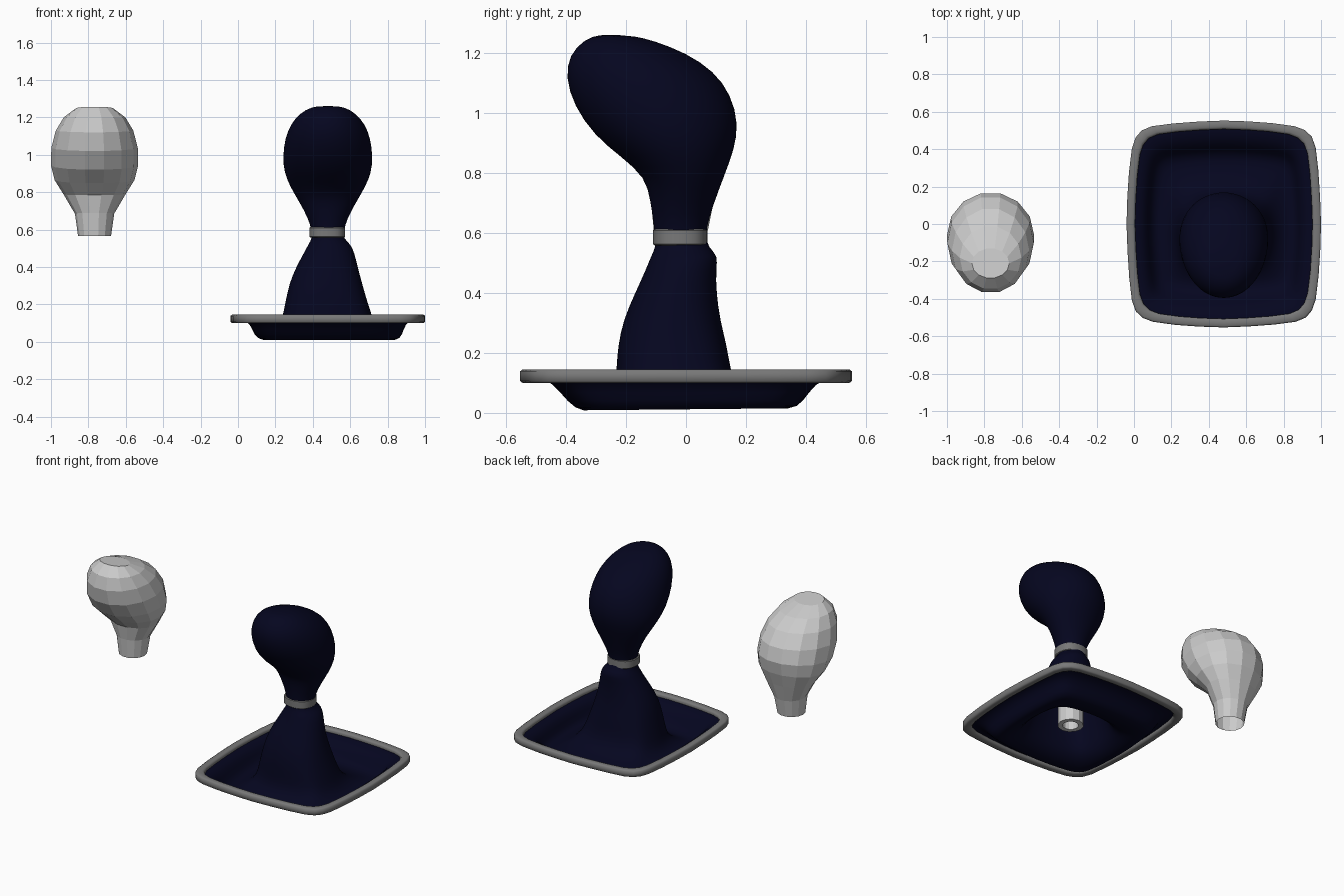
import bpy, bmesh
from math import sin, cos, pi

if "Cube" in bpy.data.objects:
    bpy.data.objects.remove(bpy.data.objects["Cube"])

CX = 0.48   # centre line of the assembled lever


def material(name, colour):
    m = bpy.data.materials.new(name)
    m.diffuse_color = (*colour, 1)
    m.use_nodes = True
    m.node_tree.nodes["Principled BSDF"].inputs["Base Color"].default_value = m.diffuse_color
    return m


navy = material("navy_leather", (0.0015, 0.0018, 0.014))
grey = material("dark_grey_trim", (0.19, 0.19, 0.19))


def loft(name, rings, cap_end=False, closed=False, mat=None, smooth=None, subdiv=0):
    """Skin a list of equal-length vertex rings."""
    bm = bmesh.new()
    vs = [[bm.verts.new(p) for p in r] for r in rings]
    n = len(rings[0])
    pairs = list(zip(vs, vs[1:])) + ([(vs[-1], vs[0])] if closed else [])
    for a, b in pairs:
        for i in range(n):
            j = (i + 1) % n
            bm.faces.new((a[i], a[j], b[j], b[i]))
    if cap_end:
        bm.faces.new(vs[-1])
    if closed:
        bmesh.ops.recalc_face_normals(bm, faces=bm.faces)
    me = bpy.data.meshes.new(name)
    bm.to_mesh(me)
    bm.free()
    ob = bpy.data.objects.new(name, me)
    bpy.context.collection.objects.link(ob)
    if mat:
        me.materials.append(mat)
    if subdiv:
        mod = ob.modifiers.new("subdivision", 'SUBSURF')
        mod.levels = mod.render_levels = subdiv
    if smooth:
        bpy.ops.object.select_all(action='DESELECT')
        ob.select_set(True)
        bpy.context.view_layer.objects.active = ob
        bpy.ops.object.shade_smooth_by_angle(angle=smooth)
    return ob


# Knob: each section is (front y, front z, back y, back z, half width)
KNOB = [(-.105, .565, .066, .565, .088), (-.106, .62, .068, .62, .089),
        (-.12, .71, .094, .70, .128), (-.136, .785, .128, .79, .178),
        (-.215, .852, .163, .88, .221), (-.308, .925, .177, .965, .242),
        (-.376, 1.025, .152, 1.062, .238), (-.404, 1.12, .095, 1.14, .217),
        (-.39, 1.195, .003, 1.2, .176), (-.34, 1.246, -.105, 1.241, .118),
        (-.285, 1.264, -.175, 1.258, .06)]
# Coarser sections of the faceted version
FACETED = [KNOB[0], (-.118, .69, .09, .68, .105), (-.136, .785, .123, .79, .165),
           (-.205, .848, .153, .88, .213), (-.29, .92, .17, .965, .233),
           (-.352, 1.02, .148, 1.055, .231), (-.37, 1.12, .085, 1.14, .207),
           (-.35, 1.20, -.01, 1.2, .165), (-.29, 1.257, -.13, 1.24, .10)]


def knob_rings(cx, sides, sections):
    rings = []
    for fy, fz, by, bz, hw in sections:
        ring = []
        for i in range(sides):
            a = 2 * pi * i / sides
            t = (1 + sin(a)) / 2
            ring.append((cx + hw * cos(a), fy + (by - fy) * t, fz + (bz - fz) * t))
        rings.append(ring)
    return rings


# Low-poly spare knob, open at the bottom
loft("faceted_knob", knob_rings(-.767, 14, FACETED), cap_end=True)
# Smooth leather knob
loft("leather_knob", knob_rings(CX, 28, KNOB), cap_end=True, mat=navy, smooth=pi, subdiv=1)

# Bulged rounded-square outline, one quarter turned four times
QUARTER = [(1, 0), (.99, .26), (.972, .52), (.945, .74), (.904, .845),
           (.835, .907), (.73, .945), (.5, .975), (.25, .992)]
SQUARE = []
for k in range(4):
    for x, y in QUARTER:
        for _ in range(k):
            x, y = -y, x
        SQUARE.append((x, y))
N = len(SQUARE)


def outline(x0, x1, y0, y1, z, squareness, tilt=0):
    """Loop fitted to a box, blended between ellipse and rounded square."""
    ring = []
    for i, (sx, sy) in enumerate(SQUARE):
        a = 2 * pi * i / N
        u = cos(a) + (sx - cos(a)) * squareness
        v = sin(a) + (sy - sin(a)) * squareness
        ring.append(((x0 + x1) / 2 + u * (x1 - x0) / 2,
                     (y0 + y1) / 2 + v * (y1 - y0) / 2, z + tilt * v))
    return ring


def band(name, x0, x1, y0, y1, section, squareness, mat, smooth):
    """Closed hoop: section lists (inset, z)."""
    loft(name, [outline(x0 + d, x1 - d, y0 + d, y1 - d, z, squareness) for d, z in section],
         closed=True, mat=mat, smooth=smooth)


# Base frame
band("base_frame", -.04, 1.0, -.553, .553,
     [(0, .106), (0, .139), (.008, .145), (.034, .145), (.042, .141),
      (.046, .133), (.046, .112), (.041, .104), (.032, .1), (.008, .1)],
     1, grey, pi)
# Neck collar
band("neck_collar", .381, .573, -.11, .071,
     [(0, .563), (0, .609), (.005, .613), (.02, .613), (.02, .559), (.005, .559)],
     .25, grey, .6)

# Leather boot: drops into a trough, then climbs to the neck
BOOT = [(-.01, .97, -.525, .525, .122, 1), (.02, .94, -.495, .495, .122, 1),
        (.064, .895, -.445, .43, .10, 1), (.085, .88, -.395, .392, .035, 1),
        (.125, .85, -.345, .35, .003, .95, .005), (.19, .78, -.28, .26, .025, .75),
        (.225, .738, -.238, .175, .07, .5), (.24, .714, -.232, .147, .15, .4),
        (.255, .69, -.228, .138, .22, .3), (.273, .665, -.21, .114, .31, .2),
        (.31, .64, -.17, .102, .4, .1), (.355, .622, -.133, .10, .48, .05),
        (.378, .600, -.116, .108, .525, .05), (.395, .565, -.102, .075, .55, .0),
        (.395, .565, -.10, .062, .60, 0)]
loft("leather_boot", [outline(*b) for b in BOOT], mat=navy, smooth=pi, subdiv=1)


# Hollow lever tube inside the boot
def circle(r, z, sides=12):
    return [(CX + r * cos(2 * pi * i / sides), -.02 + r * sin(2 * pi * i / sides), z)
            for i in range(sides)]


loft("lever_tube", [circle(.078, .09), circle(.078, .59), circle(.048, .59), circle(.048, .09)],
     closed=True)
